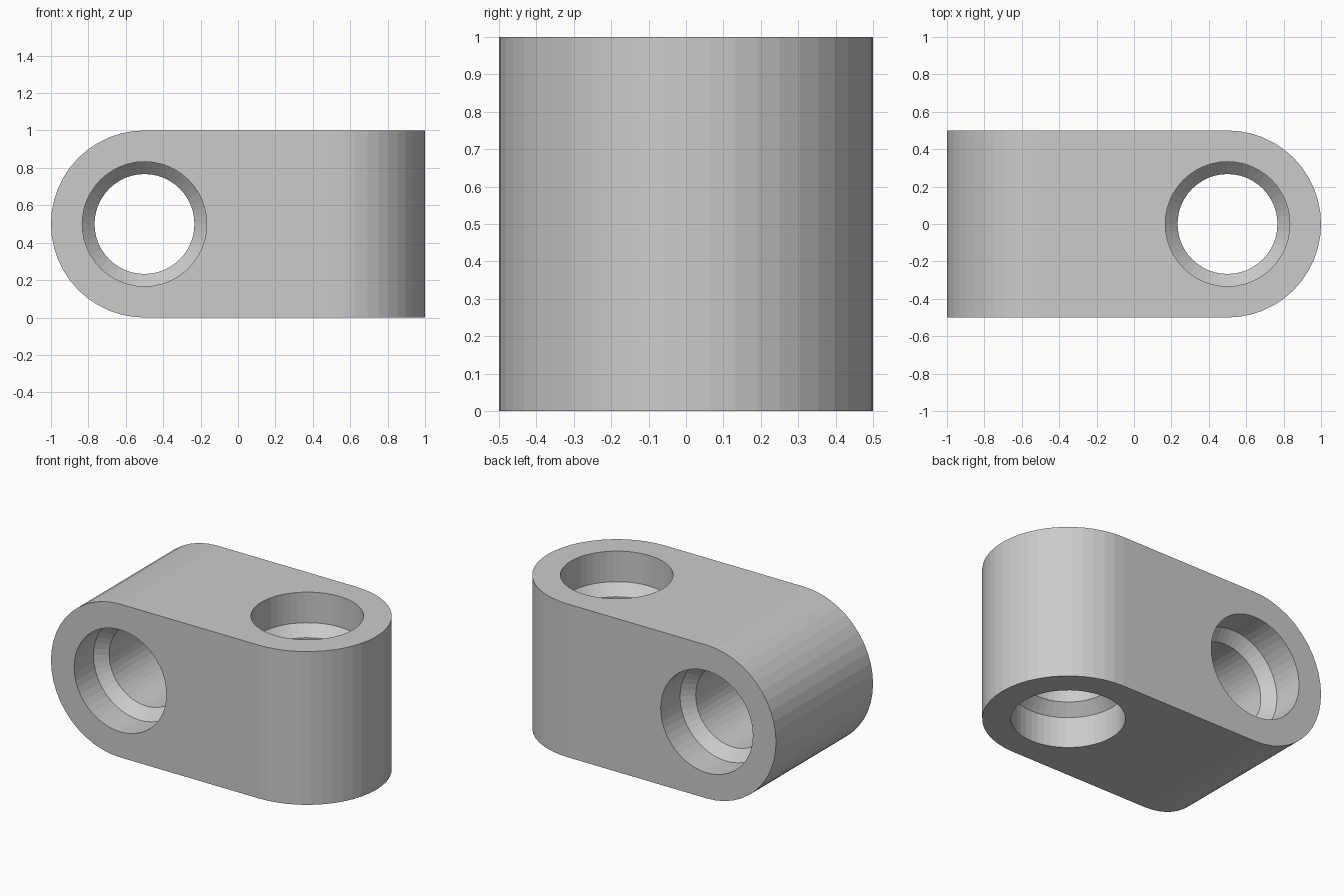
import bpy, bmesh, math
from mathutils import Matrix

cube = bpy.data.objects.get("Cube")
if cube:
    bpy.data.objects.remove(cube, do_unlink=True)

SEGMENTS = 48        # facets in a full circle
RADIUS = 0.5         # rounded ends of the block
BORE, COUNTERBORE = 0.267, 0.333
OVERSHOOT = 0.6      # half depth of the tools, past the block faces


def ring(radius, z, start=0, count=SEGMENTS):
    step = math.tau / SEGMENTS
    return [(radius * math.cos((start + i) * step),
             radius * math.sin((start + i) * step), z) for i in range(count)]


def loft(name, loops, matrix):
    """Skin a closed solid through a stack of matching loops."""
    bm = bmesh.new()
    rows = [[bm.verts.new(p) for p in loop] for loop in loops]
    for low, high in zip(rows, rows[1:]):
        for i in range(len(low)):
            j = (i + 1) % len(low)
            bm.faces.new((low[i], low[j], high[j], high[i]))
    bm.faces.new(rows[0][::-1])
    bm.faces.new(rows[-1])
    bmesh.ops.recalc_face_normals(bm, faces=bm.faces[:])
    mesh = bpy.data.meshes.new(name)
    bm.to_mesh(mesh)
    bm.free()
    obj = bpy.data.objects.new(name, mesh)
    bpy.context.collection.objects.link(obj)
    obj.matrix_world = matrix
    return obj


def rounded_slab(name, matrix):
    """Slab with a half-round end towards local +x and a long square tail."""
    def outline(z):
        half = SEGMENTS // 2
        return ring(RADIUS, z, -half // 2, half + 1) + [
            (-1.7, RADIUS, z), (-1.7, -RADIUS, z)]
    return loft(name, [outline(-OVERSHOOT), outline(OVERSHOOT)], matrix)


def stepped_bore(name, matrix):
    """Through bore with a chamfered counterbore at both ends."""
    lower = [(COUNTERBORE, -OVERSHOOT), (COUNTERBORE, -0.3), (BORE, -0.233)]
    upper = [(r, -z) for r, z in reversed(lower)]
    return loft(name, [ring(r, z) for r, z in lower + upper], matrix)


def combine(target, tool, operation):
    mod = target.modifiers.new(operation.title(), 'BOOLEAN')
    mod.operation, mod.object, mod.solver = operation, tool, 'EXACT'
    tool.hide_render = True
    bpy.context.view_layer.objects.active = target
    bpy.ops.object.modifier_apply(modifier=mod.name)
    bpy.data.objects.remove(tool, do_unlink=True)


# Placement of the upright end and of the crosswise end
upright = Matrix.Translation((0.5, 0, 0.5))
crosswise = (Matrix.Translation((-0.5, 0, 0.5))
             @ Matrix.Rotation(math.pi, 4, 'Z')
             @ Matrix.Rotation(math.pi / 2, 4, 'X'))

# Block rounded upright at one end and crosswise at the other
block = rounded_slab("connector_block", upright)
combine(block, rounded_slab("crosswise_slab", crosswise), 'INTERSECT')

# Stepped hole through each end
for name, place in (("upright_bore", upright), ("crosswise_bore", crosswise)):
    combine(block, stepped_bore(name, place), 'DIFFERENCE')

# Origin at the centre of the base
block.data.transform(block.matrix_world)
block.matrix_world = Matrix.Identity(4)
